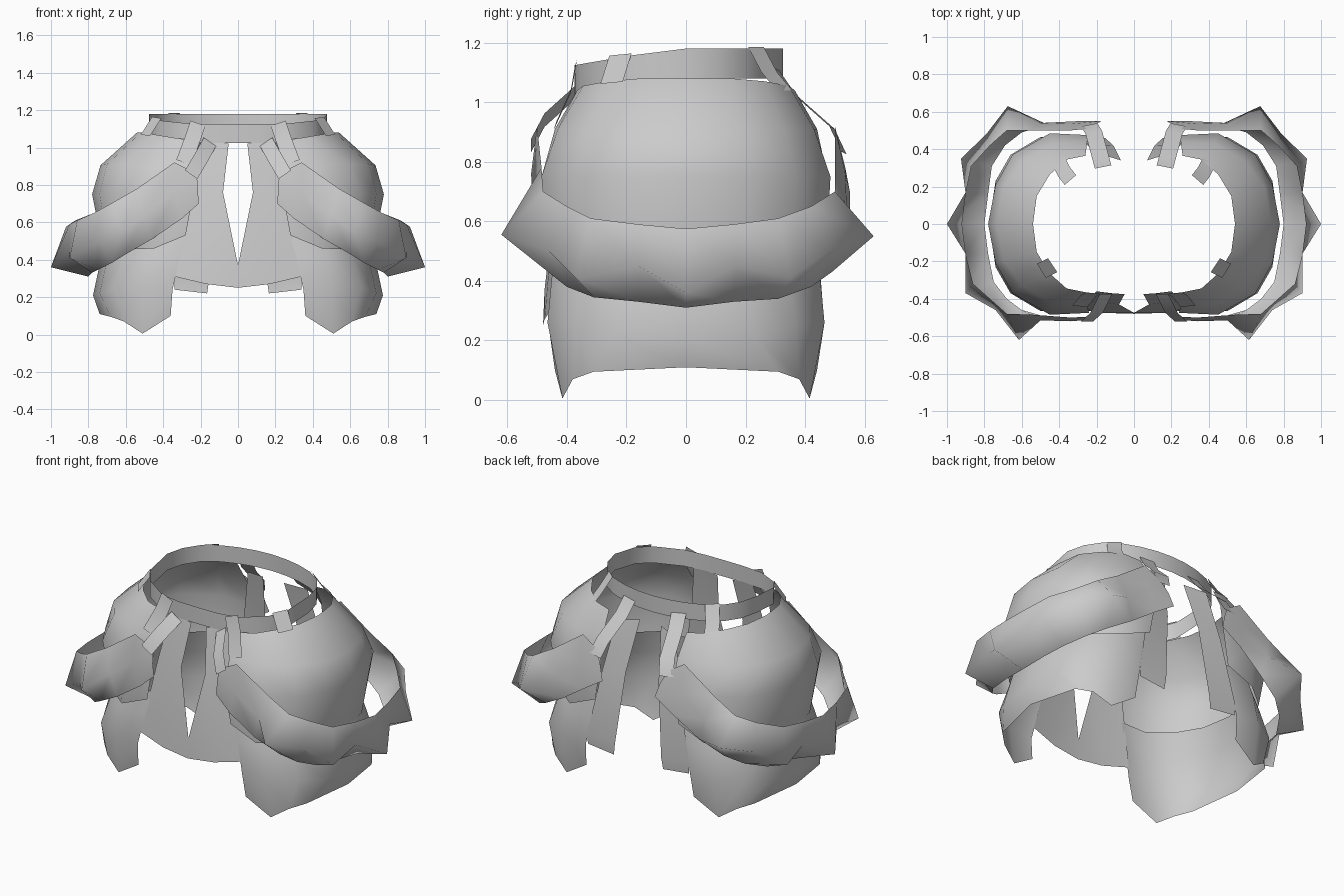
import bpy, bmesh, math
from mathutils import Vector

cube = bpy.data.objects.get("Cube")
if cube:
    bpy.data.objects.remove(cube, do_unlink=True)

grey = bpy.data.materials.new("plain grey")
grey.use_nodes = True
grey.diffuse_color = (0.6, 0.6, 0.6, 1)
grey.node_tree.nodes["Principled BSDF"].inputs["Base Color"].default_value = (0.6, 0.6, 0.6, 1)


def sheet(name, rows, angle=40):
    """Skin a grid of points into a thin outward-facing sheet, mirrored to the other side."""
    bm = bmesh.new()
    grid = [[bm.verts.new(p) for p in row] for row in rows]
    for a, b in zip(grid, grid[1:]):
        for i in range(len(a) - 1):
            bm.faces.new((a[i], a[i + 1], b[i + 1], b[i]))
    bm.normal_update()
    out = sum(f.normal.dot(f.calc_center_median() * Vector((1, 1, 0))) for f in bm.faces)
    if out < 0:
        bmesh.ops.reverse_faces(bm, faces=bm.faces)
    me = bpy.data.meshes.new(name)
    bm.to_mesh(me)
    bm.free()
    me.materials.append(grey)
    ob = bpy.data.objects.new(name, me)
    bpy.context.collection.objects.link(ob)
    mod = ob.modifiers.new("Mirror", "MIRROR")
    mod.merge_threshold = 0.002
    bpy.ops.object.select_all(action="DESELECT")
    ob.select_set(True)
    bpy.context.view_layer.objects.active = ob
    bpy.ops.object.shade_smooth_by_angle(angle=math.radians(angle))


def strap(name, path, across, width):
    """A flat strap following a path, widened along one direction."""
    w = Vector(across).normalized() * width / 2
    sheet(name, [(Vector(p) - w, Vector(p) + w) for p in path])


def front_to_back(rows):
    """Continue columns that end at y = 0 with their reflection at the back."""
    return rows + [[(x, -y, z) for x, y, z in row] for row in rows[-2::-1]]


# Waist belt: squarish oval band that dips toward the front
belt_plan = [(0, -.375), (.13, -.373), (.26, -.355), (.40, -.27), (.46, -.18), (.477, 0),
             (.45, .11), (.39, .20), (.30, .26), (.20, .297), (.10, .318), (0, .325)]
belt_rows = []
for x, y in belt_plan:
    dip = 0.055 * max(0, -y - 0.05) / 0.32
    belt_rows.append([(x, y, 1.08 - dip), (x, y, 1.18 - dip)])
sheet("waist_belt", belt_rows)

# Upper hip plates: domed, with the hem tucked in behind the guards
upper_hip = [
    [(.26, -.365, 1.04), (.25, -.44, .91), (.24, -.475, .75), (.28, -.47, .53)],
    [(.36, -.345, 1.055), (.43, -.43, .91), (.45, -.485, .75), (.45, -.47, .46)],
    [(.45, -.265, 1.07), (.60, -.33, .91), (.65, -.37, .75), (.605, -.345, .455)],
    [(.52, -.15, 1.08), (.70, -.19, .91), (.74, -.21, .75), (.69, -.20, .45)],
    [(.54, 0, 1.08), (.735, 0, .905), (.78, 0, .75), (.72, 0, .45)],
]
sheet("upper_hip_plate", front_to_back(upper_hip), angle=60)

# Lower hip plates: start inside the upper ones and end in pointed corners
lower_hip = [
    [(.27, -.425, .56), (.31, -.445, .42), (.35, -.46, .24), (.36, -.44, .10)],
    [(.44, -.425, .56), (.475, -.45, .42), (.50, -.465, .26), (.51, -.415, .005)],
    [(.57, -.315, .56), (.61, -.345, .42), (.66, -.37, .25), (.61, -.38, .07)],
    [(.65, -.18, .56), (.695, -.20, .42), (.74, -.23, .22), (.68, -.31, .095)],
    [(.68, 0, .56), (.73, 0, .42), (.775, 0, .21), (.74, 0, .11)],
]
sheet("lower_hip_plate", front_to_back(lower_hip), angle=60)

# Flared outer guards: upper edge, ridge and lower edge at each station
guard_front = [
    [(.22, -.495, .86), (.215, -.51, .78), (.21, -.505, .70)],
    [(.34, -.50, .92), (.34, -.52, .76), (.30, -.51, .62)],
    [(.54, -.485, .78), (.50, -.515, .64), (.46, -.50, .51)],
    [(.68, -.48, .70), (.615, -.62, .555), (.60, -.46, .43)],
    [(.77, -.40, .65), (.74, -.46, .50), (.68, -.40, .38)],
]
guard_side = [
    [(.86, -.32, .61), (.90, -.37, .41), (.75, -.31, .345)],
    [(.90, -.16, .59), (.90, -.16, .45), (.78, -.16, .33)],
    [(.92, 0, .575), (1.0, 0, .36), (.80, 0, .31)],
    [(.90, .16, .59), (.90, .17, .45), (.78, .16, .33)],
    [(.87, .31, .61), (.925, .35, .41), (.76, .31, .34)],
]
guard_back = [
    [(.77, .42, .65), (.79, .48, .50), (.69, .42, .38)],
    [(.68, .50, .70), (.675, .63, .55), (.60, .49, .43)],
    [(.54, .50, .78), (.50, .54, .64), (.46, .53, .51)],
    [(.34, .50, .92), (.34, .535, .76), (.30, .55, .62)],
    [(.24, .51, .86), (.20, .535, .78), (.175, .55, .70)],
]
sheet("side_guard", guard_front + guard_side + guard_back, angle=180)

# Front apron: two halves joined at the hem below a diamond opening
sheet("front_apron", [
    [(.05, -.375, 1.02), (.12, -.37, 1.03), (.20, -.36, 1.03)],
    [(.08, -.43, .76), (.16, -.42, .76), (.25, -.41, .76)],
    [(0, -.475, .37), (.17, -.465, .39), (.32, -.44, .41)],
    [(0, -.48, .25), (.17, -.475, .27), (.34, -.45, .31)],
])

# Back tails: two tapering strips
sheet("back_tail", [
    [(.07, .34, 1.02), (.20, .38, 1.0)],
    [(.11, .42, .72), (.26, .43, .70)],
    [(.155, .46, .29), (.34, .46, .31)],
    [(.165, .455, .22), (.34, .455, .24)],
])

# Straps hanging from the belt
strap("front_strap", [(.215, -.37, 1.13), (.245, -.385, 1.04), (.29, -.44, .92)], (.94, .1, .33), .085)
strap("front_inner_strap", [(.15, -.375, 1.03), (.20, -.475, .94), (.25, -.52, .855)], (.8, 0, .55), .08)
strap("side_strap", [(.435, -.22, 1.16), (.495, -.25, 1.065)], (.55, .83, .08), .09)
strap("back_strap", [(.165, .305, 1.11), (.18, .36, 1.03), (.215, .49, .915), (.24, .53, .83)], (1, -.2, .1), .09)
strap("back_side_strap", [(.34, .235, 1.185), (.375, .28, 1.10), (.40, .33, 1.04)], (.75, -.65, 0), .08)
